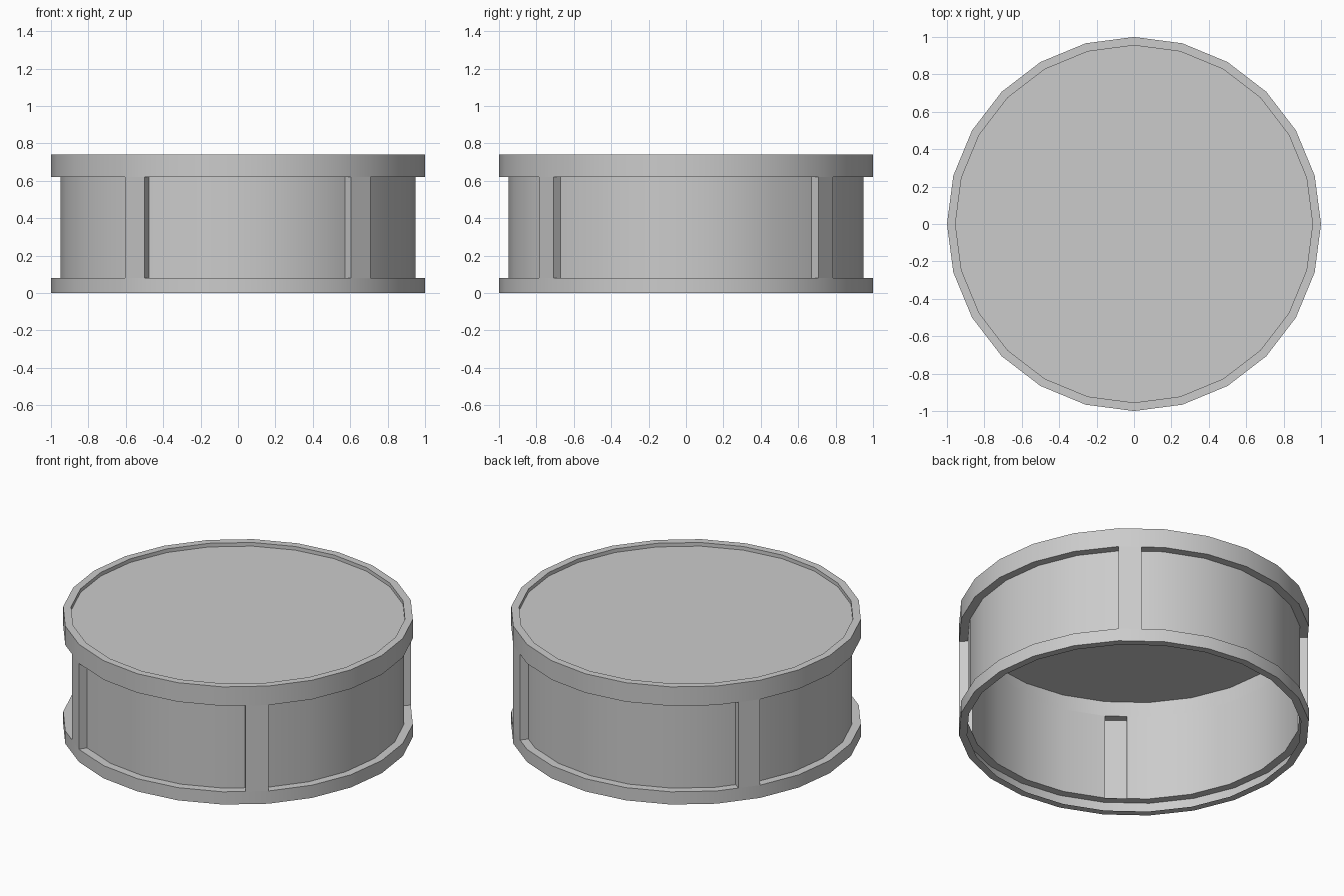
import bpy, bmesh
from math import cos, sin, radians, pi

if "Cube" in bpy.data.objects:
    bpy.data.objects.remove(bpy.data.objects["Cube"])

SIDES = 24
STEP = 360 / SIDES
WALL_R = 0.95
Z_LOW, Z_HIGH = 0.08, 0.62
# start and end angle of each upright post, in degrees
POSTS = [(45, 52.5), (142.5, 150), (232.5, 240), (307.5, 315)]


def finish(name, bm):
    bmesh.ops.recalc_face_normals(bm, faces=bm.faces)
    me = bpy.data.meshes.new(name)
    bm.to_mesh(me)
    bm.free()
    ob = bpy.data.objects.new(name, me)
    bpy.context.collection.objects.link(ob)
    bpy.ops.object.select_all(action='DESELECT')
    ob.select_set(True)
    bpy.context.view_layer.objects.active = ob
    bpy.ops.object.shade_smooth_by_angle(angle=radians(30))
    return ob


def rim_point(r, deg):
    """Point on the flat-sided outline of corner radius r."""
    off = deg % STEP - STEP / 2
    d = r * cos(pi / SIDES) / cos(radians(off))
    return d * cos(radians(deg)), d * sin(radians(deg))


def lathe(name, profile, closed=False):
    bm = bmesh.new()
    rings = [[bm.verts.new((*rim_point(r, i * STEP), z)) for i in range(SIDES)]
             for r, z in profile]
    pairs = list(zip(rings, rings[1:]))
    if closed:
        pairs.append((rings[-1], rings[0]))
    for a, b in pairs:
        for i in range(SIDES):
            j = (i + 1) % SIDES
            bm.faces.new((a[i], a[j], b[j], b[i]))
    return finish(name, bm)


# Bottom band, hollow underneath
lathe("bottom_band", [(WALL_R, Z_LOW), (1, Z_LOW), (1, 0), (0.955, 0)])

# Top band with raised rim
lathe("top_band", [(WALL_R, Z_HIGH), (1, Z_HIGH), (1, 0.74),
                   (0.955, 0.74), (0.955, 0.717)], closed=True)

# Recessed lid
bm = bmesh.new()
bm.faces.new([bm.verts.new((*rim_point(0.955, i * STEP), 0.717))
              for i in range(SIDES)])
lid = finish("lid", bm)

# Side wall: inset panels that step out to the upright posts
outline = []
for k, (start, end) in enumerate(POSTS):
    nxt = POSTS[(k + 1) % len(POSTS)][0] + (360 if k == len(POSTS) - 1 else 0)
    outline += [rim_point(1, start), rim_point(1, end), rim_point(WALL_R, end)]
    outline += [rim_point(WALL_R, i * STEP) for i in range(2 * SIDES)
                if end < i * STEP < nxt]
    outline.append(rim_point(WALL_R, nxt))
bm = bmesh.new()
low = [bm.verts.new((x, y, Z_LOW)) for x, y in outline]
high = [bm.verts.new((x, y, Z_HIGH)) for x, y in outline]
for i in range(len(outline)):
    j = (i + 1) % len(outline)
    bm.faces.new((low[i], low[j], high[j], high[i]))
finish("side_wall", bm)
